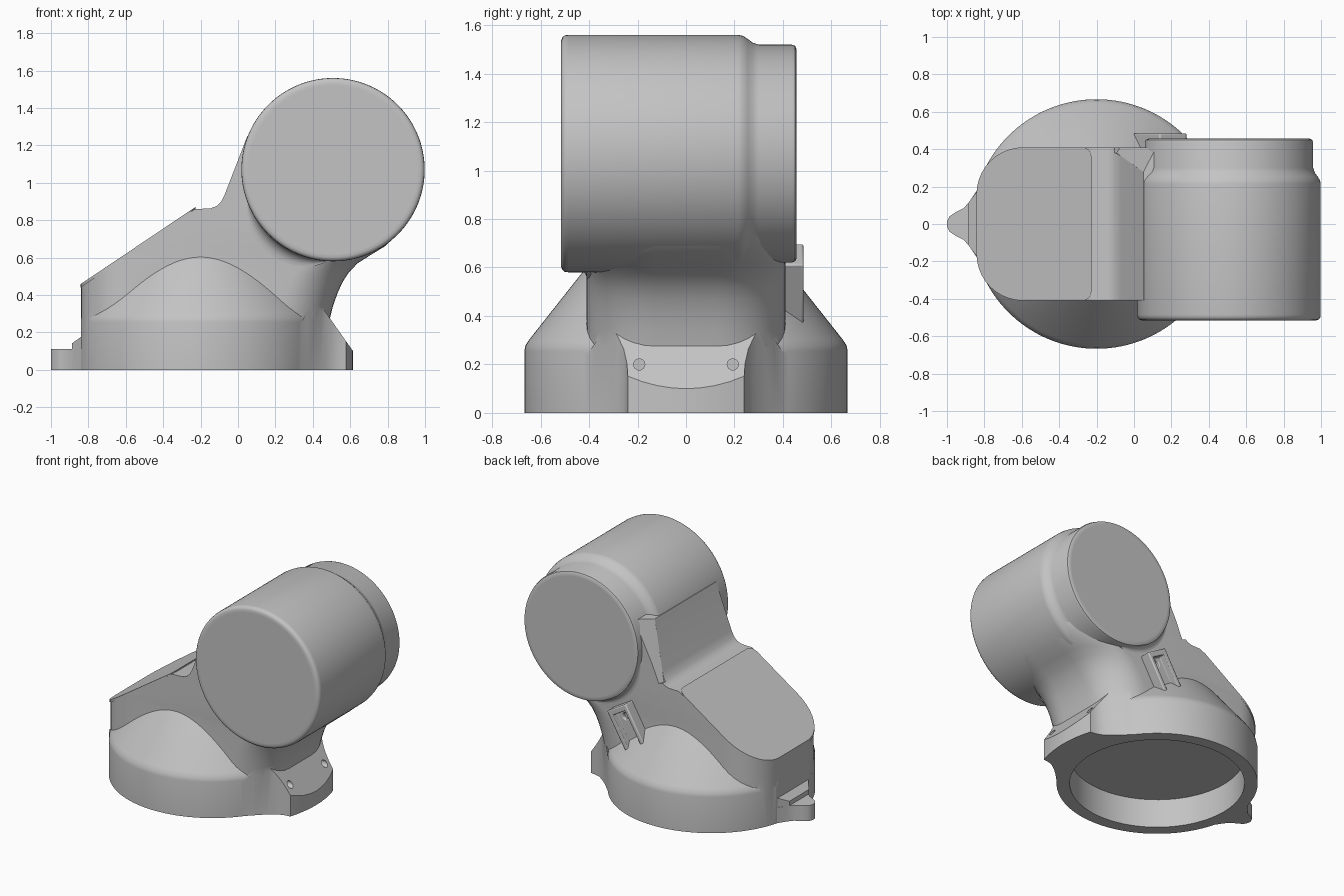
import bpy, bmesh, math
from mathutils import Vector, Matrix

if "Cube" in bpy.data.objects:
    bpy.data.objects.remove(bpy.data.objects["Cube"], do_unlink=True)

grey = bpy.data.materials.new("housing grey")
grey.use_nodes = True
COLOUR = (0.55, 0.55, 0.55, 1)
grey.diffuse_color = COLOUR
grey.node_tree.nodes["Principled BSDF"].inputs["Base Color"].default_value = COLOUR


def finish(bm, name):
    bmesh.ops.recalc_face_normals(bm, faces=bm.faces)
    mesh = bpy.data.meshes.new(name)
    bm.to_mesh(mesh)
    bm.free()
    mesh.materials.append(grey)
    obj = bpy.data.objects.new(name, mesh)
    bpy.context.collection.objects.link(obj)
    return obj


def loft(name, rings):
    """Skin closed rings of equal length and cap both ends."""
    bm = bmesh.new()
    rows = [[bm.verts.new(p) for p in ring] for ring in rings]
    for a, b in zip(rows, rows[1:]):
        for i in range(len(a)):
            j = (i + 1) % len(a)
            bm.faces.new((a[i], a[j], b[j], b[i]))
    bm.faces.new(rows[0])
    bm.faces.new(rows[-1])
    return finish(bm, name)


def prism(name, plan, low, high):
    """Upright prism whose bottom and top heights follow x."""
    return loft(name, [[(x, y, f(x)) for x, y in plan] for f in (low, high)])


def side_prism(name, profile, y0, y1):
    return loft(name, [[(x, y, z) for x, z in profile] for y in (y0, y1)])


def turned(name, profile, place, n=96):
    """Lathe a (radius, height) profile about z, then place it."""
    return loft(name, [[place @ Vector((r * math.cos(2 * math.pi * i / n),
                                        r * math.sin(2 * math.pi * i / n), h))
                        for i in range(n)] for r, h in profile])


def mirrored(half):
    return half + [(x, -y) for x, y in reversed(half)]


def rounded_plan(x0, x1, w, r0, r1, n=10):
    half = []
    for k in range(n + 1):
        a = math.pi / 2 * k / n
        half.append((x0 + r0 - r0 * math.cos(a), w - r0 + r0 * math.sin(a)))
    for k in range(n + 1):
        a = math.pi / 2 * k / n
        half.append((x1 - r1 + r1 * math.sin(a), w - r1 + r1 * math.cos(a)))
    return mirrored(half)


def combine(obj, other, operation):
    mod = obj.modifiers.new("combine", "BOOLEAN")
    mod.operation, mod.solver, mod.object = operation, "EXACT", other
    bpy.context.view_layer.objects.active = obj
    bpy.ops.object.modifier_apply(modifier=mod.name)
    bpy.data.objects.remove(other, do_unlink=True)


def smooth(obj, angle=30):
    bpy.ops.object.select_all(action="DESELECT")
    obj.select_set(True)
    bpy.context.view_layer.objects.active = obj
    bpy.ops.object.shade_smooth_by_angle(angle=math.radians(angle))


AT_BASE = Matrix.Translation((-0.2, 0, 0))
ALONG_Y = Matrix.Translation((0.508, 0, 1.07)) @ Matrix.Rotation(-math.pi / 2, 4, "X")

# Round base with a conical shoulder, flattened at the hinge side
housing = turned("housing", [(0.667, 0), (0.667, 0.255), (0.662, 0.28), (0.645, 0.305),
                             (0.4, 0.615)], AT_BASE, 128)
combine(housing, side_prism("flat_cutter", [(-1.2, -1), (-0.84, -1), (-0.84, 1), (-1.2, 1)],
                            -1, 1), "DIFFERENCE")

# Neck rising to the barrel, with its sloped and hollowed upper side cut away
outer = [(0.19, 0.47), (0.27, 0.49), (0.34, 0.508), (0.41, 0.532), (0.47, 0.56), (0.52, 0.592),
         (0.57, 0.64), (0.61, 0.703), (0.66, 0.785), (0.73, 0.86), (0.82, 0.915), (1.3, 0.66)]
neck = loft("neck", [[(x, y, z) for x, y in rounded_plan(-0.84, xr, 0.41, 0.26, 0.28)]
                     for z, xr in outer])
combine(neck, side_prism("slope_cutter", [
    (-1.2, 0.208), (-0.84, 0.45), (-0.23, 0.86), (-0.15, 0.862), (-0.115, 0.875),
    (-0.09, 0.9), (-0.07, 0.94), (0.05, 1.25), (0.2, 1.31), (0.2, 1.5), (-1.2, 1.5)],
    -1, 1), "DIFFERENCE")

# Chamfer along the rear upper edge of the neck, widening towards the barrel band
inward = Vector((0.933, -0.361))
sections = []
for px, pz, depth, width in ((-0.093, 0.88, 0.02, 0.03), (0.09, 1.353, 0.06, 0.16)):
    p = Vector((px, pz))
    deep, far = p + inward * depth * 1.5, p - inward * 0.3
    y0, y1 = 0.41 - width, 0.41 + width / 2
    sections.append([(p.x, y0, p.y), (deep.x, y1, deep.y), (far.x, y1, far.y), (far.x, y0, far.y)])
combine(neck, loft("chamfer_cutter", sections), "DIFFERENCE")
combine(housing, neck, "UNION")

# Flared foot with a sloping top and a curved end
foot_plan = mirrored([(0.2, 0.45), (0.29, 0.448), (0.335, 0.4), (0.375, 0.36), (0.41, 0.326),
                      (0.44, 0.3), (0.47, 0.277), (0.5, 0.257), (0.54, 0.244)] +
                     [(-0.2 + math.sqrt(0.664 - y * y), y) for y in (0.24, 0.18, 0.12, 0.06, 0.01)])
foot = prism("foot", foot_plan, lambda x: 0, lambda x: 0.1 + 1.42 * (0.615 - x))
combine(foot, side_prism("flare_cutter", [(0.42, 0.8), (0.42, 0.377), (0.3, 0.2), (0.1, 0.2),
                                          (0.1, 0.8)], -1, 1), "DIFFERENCE")
combine(housing, foot, "UNION")

# Hinge tab and its step
tab = prism("tab", mirrored([(-0.78, 0.24), (-0.82, 0.21), (-0.85, 0.165), (-0.88, 0.12),
                             (-0.91, 0.085), (-0.95, 0.065), (-0.985, 0.042), (-1, 0.015)]),
            lambda x: 0, lambda x: 0.11)
combine(housing, tab, "UNION")
step = prism("step", mirrored([(-0.78, 0.24), (-0.82, 0.205), (-0.85, 0.16), (-0.888, 0.11)]),
             lambda x: 0.05, lambda x: 0.14 + (x + 0.89) * 0.7)
combine(housing, step, "UNION")

# Cavity under the base and screw holes in the foot
combine(housing, turned("cavity", [(0.58, -0.1), (0.58, 0.21)], AT_BASE), "DIFFERENCE")
for y in (-0.193, 0.193):
    place = Matrix.Translation((0.49, y, 0.2)) @ Matrix.Rotation(math.pi / 2, 4, "Y")
    combine(housing, turned("hole", [(0.023, 0), (0.023, 0.2)], place, 24), "DIFFERENCE")
smooth(housing)

# Barrel with softened rims and a narrower rear band
barrel = turned("barrel", [(0.45, -0.515), (0.468, -0.515), (0.48, -0.51), (0.488, -0.5),
                           (0.49, -0.485), (0.49, 0.215), (0.486, 0.235), (0.473, 0.255),
                           (0.458, 0.275), (0.45, 0.3), (0.45, 0.435), (0.445, 0.45),
                           (0.432, 0.456), (0.415, 0.456)], ALONG_Y, 128)
smooth(barrel, 40)


# Concave fillets where the sides of the neck meet the barrel
def barrel_fillet(name, side, radius, start, sweep, reach):
    rings = []
    for i in range(33):
        t = i / 32
        a = math.radians(start + sweep * t)
        size = 0.001 + reach * max(0, math.sin(math.pi * t)) ** 0.7
        ring = [(radius - 0.04, 0.3), (radius - 0.04, 0.41 + size)]
        ring += [(radius + size * (1 - math.cos(b)), 0.41 + size * (1 - math.sin(b)))
                 for b in [math.pi / 2 * k / 6 for k in range(7)]]
        ring.append((radius + size, 0.3))
        rings.append([(0.508 + r * math.cos(a), side * y, 1.07 + r * math.sin(a))
                      for r, y in ring])
    smooth(loft(name, rings), 50)


barrel_fillet("front_fillet", -1, 0.488, 200, 66, 0.075)
barrel_fillet("rear_fillet", 1, 0.448, 188, 78, 0.04)


# Rounded cover plate lying on the slope
def slope(lift):
    return lambda x: 0.45 + (x + 0.84) * 0.672 + lift


cover = prism("cover_plate", rounded_plan(-0.842, -0.228, 0.41, 0.25, 0.05),
              slope(-0.01), slope(0.009))
smooth(cover)


# Channelled strap below the rear of the barrel
def strap_block(name, along, across, y0, y1):
    d = Vector((-0.2, -0.34)).normalized()
    s = Vector((-d.y, d.x))
    start = Vector((0.21, 0.655))
    corners = [start + d * along[i] + s * (across * j)
               for i, j in ((0, -1), (1, -1), (1, 1), (0, 1))]
    return side_prism(name, [tuple(c) for c in corners], y0, y1)


strap = strap_block("rear_strap", (0, 0.37), 0.085, 0.36, 0.485)
combine(strap, strap_block("channel_cutter", (0.04, 0.5), 0.055, 0.435, 0.6), "DIFFERENCE")
place = Matrix.Translation((0.17, 0.4, 0.587)) @ Matrix.Rotation(-math.pi / 2, 4, "X")
combine(strap, turned("strap_hole", [(0.022, 0), (0.022, 0.2)], place, 24), "DIFFERENCE")
bevel = strap.modifiers.new("soft edges", "BEVEL")
bevel.width, bevel.segments = 0.008, 2
smooth(strap)
